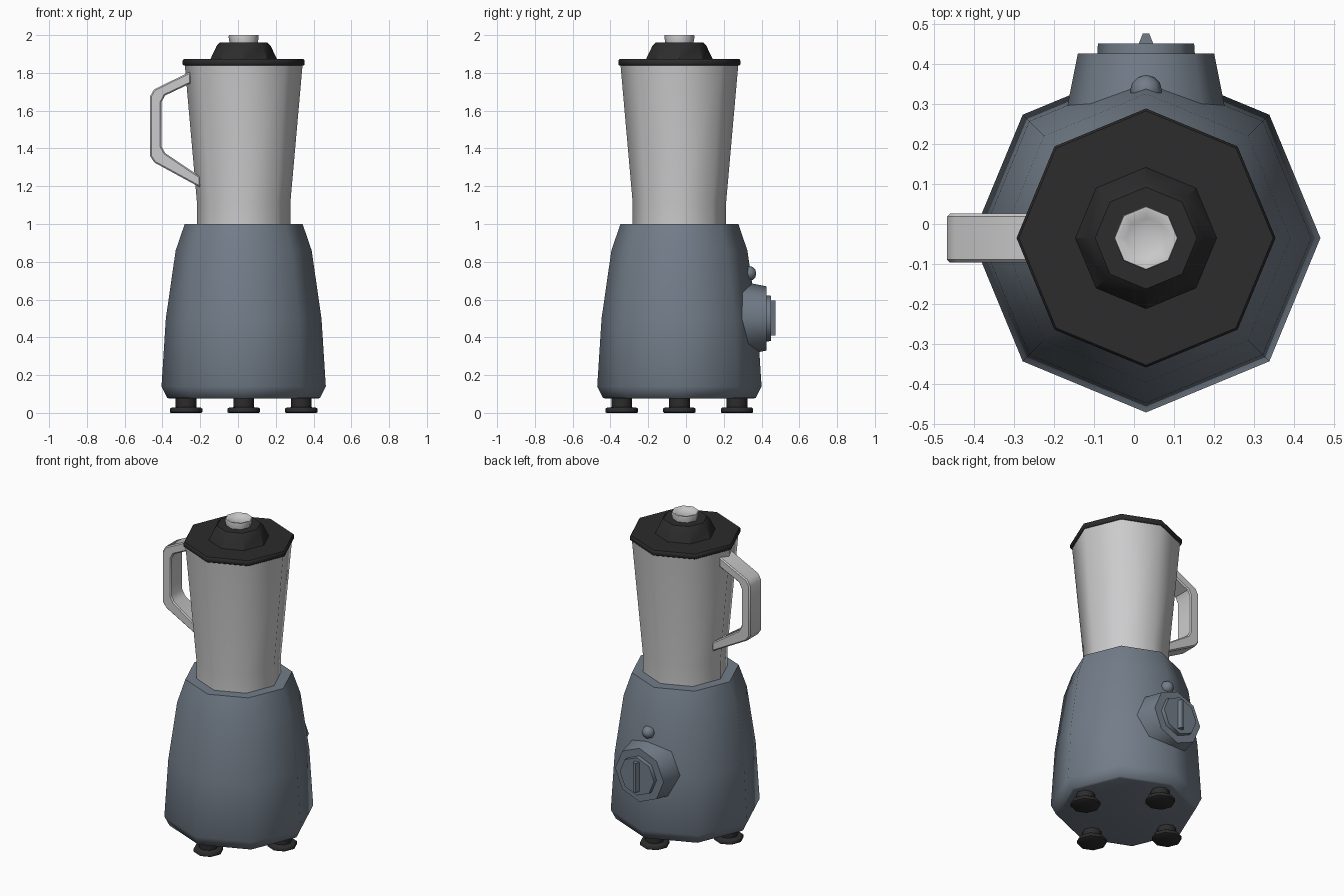
import bpy, bmesh, math
from mathutils import Matrix, Vector

if "Cube" in bpy.data.objects:
    bpy.data.objects.remove(bpy.data.objects["Cube"])

CX, CY = 0.03, -0.035   # vertical axis of the blender


def material(name, rgb):
    m = bpy.data.materials.new(name)
    m.diffuse_color = (*rgb, 1)
    m.use_nodes = True
    m.node_tree.nodes["Principled BSDF"].inputs["Base Color"].default_value = m.diffuse_color
    return m


SLATE = material("slate_blue", (0.17, 0.205, 0.25))
SILVER = material("light_grey", (0.60, 0.60, 0.61))
BLACK = material("black", (0.025, 0.025, 0.025))


def finish(name, bm, mat, angle=50):
    bmesh.ops.recalc_face_normals(bm, faces=bm.faces)
    me = bpy.data.meshes.new(name)
    bm.to_mesh(me)
    bm.free()
    me.materials.append(mat)
    ob = bpy.data.objects.new(name, me)
    bpy.context.collection.objects.link(ob)
    bpy.ops.object.select_all(action='DESELECT')
    ob.select_set(True)
    bpy.context.view_layer.objects.active = ob
    bpy.ops.object.shade_smooth_by_angle(angle=math.radians(angle))
    return ob


def lathe(name, profile, mat, loc=(CX, CY, 0), rot=Matrix(), angle=50):
    """Eight-sided revolved part with corners on the axes; both ends capped."""
    bm = bmesh.new()
    rings = [[bm.verts.new((r * math.cos(i * math.pi / 4), r * math.sin(i * math.pi / 4), z))
              for i in range(8)] for r, z in profile]
    for a, b in zip(rings, rings[1:]):
        for i in range(8):
            j = (i + 1) % 8
            bm.faces.new((a[i], a[j], b[j], b[i]))
    bm.faces.new(rings[0])
    bm.faces.new(rings[-1])
    bm.transform(Matrix.Translation(loc) @ rot)
    return finish(name, bm, mat, angle)


def extrude_outline(name, faces, points, depth, mat, matrix, bevel=0.0):
    """Flat faces in a local XY plane, extruded symmetrically along local Z."""
    bm = bmesh.new()
    verts = [bm.verts.new((x, y, -depth / 2)) for x, y in points]
    made = [bm.faces.new([verts[i] for i in f]) for f in faces]
    ext = bmesh.ops.extrude_face_region(bm, geom=made, use_keep_orig=True)
    bmesh.ops.translate(bm, vec=(0, 0, depth),
                        verts=[g for g in ext["geom"] if isinstance(g, bmesh.types.BMVert)])
    bmesh.ops.recalc_face_normals(bm, faces=bm.faces)
    if bevel:
        sharp = [e for e in bm.edges if len(e.link_faces) == 2 and e.calc_face_angle(0) > 1.4]
        bmesh.ops.bevel(bm, geom=sharp, offset=bevel, segments=1, affect='EDGES')
    bm.transform(matrix)
    return finish(name, bm, mat, 35)


# Motor base
lathe("motor_base", [(0.39, 0.075), (0.405, 0.08), (0.435, 0.14), (0.412, 0.5),
                     (0.36, 0.86), (0.312, 1.0)], SLATE)

# Jar with its straight collar
lathe("jar", [(0.247, 0.98), (0.247, 1.11), (0.312, 1.845)], SILVER)

# Lid with raised centre, and the cap on it
lathe("lid", [(0.318, 1.84), (0.323, 1.845), (0.323, 1.865), (0.317, 1.873)], BLACK)
lathe("lid_dome", [(0.18, 1.865), (0.143, 1.943), (0.127, 1.96)], BLACK, angle=35)
lathe("lid_cap", [(0.073, 1.95), (0.08, 1.99), (0.078, 2.0), (0.069, 2.0),
                  (0.05, 1.99), (0.02, 1.984)], SILVER)

# Handle: outer and inner path joined as a strip, extruded along y
outer = [(-0.25, 1.808), (-0.445, 1.712), (-0.466, 1.675), (-0.466, 1.36), (-0.442, 1.325), (-0.2, 1.193)]
inner = [(-0.25, 1.745), (-0.387, 1.68), (-0.405, 1.645), (-0.405, 1.41), (-0.385, 1.375), (-0.2, 1.25)]
n = len(outer)
extrude_outline("handle", [(i, i + 1, n + i + 1, n + i) for i in range(n - 1)], outer + inner, 0.122,
                SILVER, Matrix.Translation((0, CY, 0)) @ Matrix.Rotation(math.pi / 2, 4, 'X'), 0.007)

# Control on the back: housing, dial, pointer and indicator button
BACK = Matrix.Rotation(-math.pi / 2, 4, 'X')   # local z becomes +y
lathe("dial_housing", [(0.203, 0.25), (0.195, 0.30), (0.17, 0.425)], SLATE, (CX, 0, 0.5), BACK)
lathe("dial", [(0.122, 0.42), (0.12, 0.45)], SLATE, (CX, 0, 0.5), BACK)
extrude_outline("dial_pointer", [(0, 1, 2, 3)],
                [(-0.02, 0.445), (0.02, 0.445), (0.008, 0.475), (-0.008, 0.475)], 0.185,
                SLATE, Matrix.Translation((CX, 0, 0.502)))

bm = bmesh.new()
bmesh.ops.create_uvsphere(bm, u_segments=8, v_segments=6, radius=0.04)
bm.transform(Matrix.Translation((CX, 0.332, 0.738)) @ BACK)
finish("indicator_button", bm, SLATE, 60)

# Four feet on the axes of the base
for k, side in enumerate(("right", "back", "left", "front")):
    a = k * math.pi / 2
    lathe("foot_" + side, [(0.08, 0.0), (0.086, 0.004), (0.086, 0.022), (0.08, 0.027),
                           (0.055, 0.03), (0.055, 0.09)], BLACK,
          (CX + 0.305 * math.cos(a), CY + 0.305 * math.sin(a), 0))
